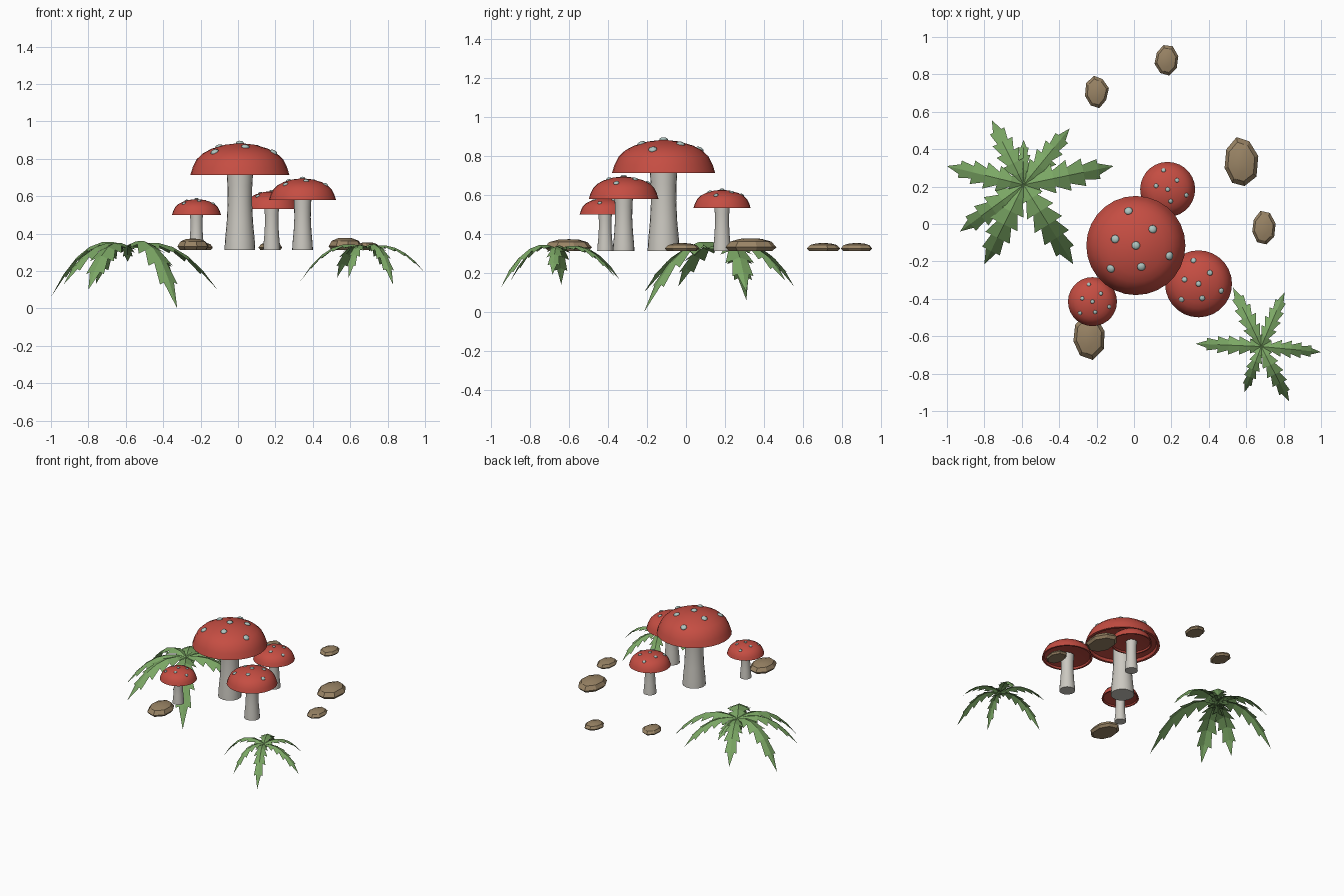
import bpy, bmesh, math, random
from mathutils import Vector, Matrix

random.seed(4)
cube = bpy.data.objects.get("Cube")
if cube:
    bpy.data.objects.remove(cube, do_unlink=True)

GROUND = 0.313


def material(name, color):
    m = bpy.data.materials.new(name)
    m.use_nodes = True
    m.diffuse_color = (*color, 1)
    bsdf = next(n for n in m.node_tree.nodes if n.type == 'BSDF_PRINCIPLED')
    bsdf.inputs["Base Color"].default_value = (*color, 1)
    return m


RED = material("cap red", (0.56, 0.075, 0.055))
PALE = material("stem grey", (0.6, 0.58, 0.53))
SPOT = material("spot pale blue", (0.42, 0.55, 0.52))
STONE = material("stone brown", (0.32, 0.23, 0.13))
GREEN = material("leaf green", (0.2, 0.39, 0.13))


def finish(bm, name, mat, angle=None):
    me = bpy.data.meshes.new(name)
    bm.to_mesh(me)
    bm.free()
    me.materials.append(mat)
    ob = bpy.data.objects.new(name, me)
    bpy.context.scene.collection.objects.link(ob)
    if angle:
        bpy.ops.object.select_all(action='DESELECT')
        ob.select_set(True)
        bpy.context.view_layer.objects.active = ob
        bpy.ops.object.shade_smooth_by_angle(angle=math.radians(angle))
    return ob


def lathe(name, profile, center, sides, mat, angle):
    """Spin a (radius, height) profile around a vertical axis."""
    bm = bmesh.new()
    vs = [bm.verts.new((r, 0, z)) for r, z in profile]
    es = [bm.edges.new(p) for p in zip(vs, vs[1:])]
    bmesh.ops.spin(bm, geom=vs + es, axis=(0, 0, 1), cent=(0, 0, 0),
                   angle=math.tau, steps=sides)
    bmesh.ops.remove_doubles(bm, verts=bm.verts, dist=1e-4)
    bmesh.ops.recalc_face_normals(bm, faces=bm.faces)
    bmesh.ops.translate(bm, verts=bm.verts, vec=center)
    return finish(bm, name, mat, angle)


# Mushrooms: shared shapes, in units of the cap radius
DOME = [(0, .645), (.3, .61), (.57, .53), (.74, .44), (.87, .32), (.95, .16), (1, 0)]
UNDER = [(.93, 0), (.9, .07), (.55, .13), (0, .15)]
STEM = [(0, 0), (.31, 0), (.3, .12), (.265, .35), (.245, .6), (.25, .8), (.27, 1), (0, 1)]
SPOTS = [(0, 0), (-.15, .7), (.34, .33), (.68, -.21), (.11, -.43), (-.51, -.47), (-.42, .13)]


def dome_at(d):
    """Height and outward slope of the dome at distance d from its axis."""
    for (r0, z0), (r1, z1) in zip(DOME, DOME[1:]):
        if d <= r1:
            k = (d - r0) / (r1 - r0)
            return z0 + k * (z1 - z0), (z0 - z1) / (r1 - r0)


def mushroom(name, x, y, r, rim):
    height = rim - GROUND
    lathe(name + "_stem", [(a * r, b * (height + .1 * r)) for a, b in STEM],
          (x, y, GROUND), 20, PALE, 40)
    lathe(name + "_cap", [(a * r, b * r) for a, b in DOME + UNDER],
          (x, y, rim), 28, RED, 40)
    bm = bmesh.new()
    for sx, sy in SPOTS:
        d = math.hypot(sx, sy)
        z, slope = dome_at(d)
        normal = Vector((sx * slope, sy * slope, max(d, .01)))
        tilt = normal.to_track_quat('Z', 'Y').to_matrix().to_4x4()
        place = Matrix.Translation((x + sx * r, y + sy * r, rim + z * r))
        bmesh.ops.create_uvsphere(
            bm, u_segments=10, v_segments=6, radius=.085 * r,
            matrix=place @ tilt @ Matrix.Diagonal((1, 1, .55, 1)))
    finish(bm, name + "_spots", SPOT, 60)


mushroom("large_mushroom", .01, -.115, .265, .713)
mushroom("right_mushroom", .345, -.32, .179, .58)
mushroom("left_mushroom", -.222, -.415, .131, .5)
mushroom("back_mushroom", .18, .185, .147, .532)


# Stones: flattened, faceted lumps with flat undersides
def stone(name, x, y, width, depth, height):
    bm = bmesh.new()
    sides = 8
    jitter = [random.uniform(.9, 1.06) for _ in range(sides)]
    rings = []
    for scale, z in ((.85, 0), (1, .3), (.8, .75), (.42, .97)):
        ring = []
        for i in range(sides):
            a = math.tau * (i + .3) / sides
            k = scale * jitter[i] / 2
            ring.append(bm.verts.new((x + width * k * math.cos(a),
                                      y + depth * k * math.sin(a),
                                      GROUND + z * height)))
        rings.append(ring)
    for low, high in zip(rings, rings[1:]):
        for i in range(sides):
            j = (i + 1) % sides
            bm.faces.new((low[i], low[j], high[j], high[i]))
    bm.faces.new(rings[0][::-1])
    top = bm.verts.new((x, y, GROUND + height))
    for i in range(sides):
        bm.faces.new((rings[-1][i], rings[-1][(i + 1) % sides], top))
    finish(bm, name, STONE, 25)


stone("front_stone", -.242, -.6, .185, .25, .06)
stone("right_stone", .57, .33, .19, .28, .064)
stone("small_right_stone", .692, -.02, .13, .18, .04)
stone("back_left_stone", -.2, .705, .13, .18, .04)
stone("back_right_stone", .173, .877, .125, .165, .04)


# Ferns: folded, saw-toothed leaves arching down from a crown
def leaf(bm, crown, tip, breadth, teeth=6):
    crown, tip = Vector(crown), Vector(tip)
    run = (tip - crown) * Vector((1, 1, 0))
    side = Vector((-run.y, run.x, 0)).normalized()
    drop = crown.z - tip.z
    lift = .7 * drop

    def mid(t):
        p = crown + run * t
        p.z += lift * t - (lift + drop) * t ** 2.25
        return p

    def half_width(t):
        return breadth * run.length * math.sin(math.pi * (.16 + .74 * t))

    def edge(t, sign, share):
        w = half_width(t) * share
        return mid(t) + side * sign * w - Vector((0, 0, .4 * w))

    for i in range(teeth):
        a, b = i / teeth, (i + 1) / teeth
        for sign in (1, -1):
            if i == teeth - 1:
                pts = [mid(a), mid(1), edge(a, sign, .6)]
            else:
                pts = [mid(a), mid(b), edge(b, sign, 1.05), edge(a, sign, .55)]
            if sign < 0:
                pts.reverse()
            bm.faces.new([bm.verts.new(p) for p in pts])


def fern(name, crown, tips, breadth):
    bm = bmesh.new()
    for tip in tips:
        leaf(bm, crown, tip, breadth)
    bmesh.ops.remove_doubles(bm, verts=bm.verts, dist=1e-4)
    finish(bm, name, GREEN)


fern("left_fern", (-.59, .21, .33),
     [(-1, .31, .06), (-.93, -.04, .13), (-.8, -.215, .1), (-.325, -.215, 0),
      (-.11, .31, .1), (-.345, .51, .16), (-.76, .555, .13), (-.59, .45, .25)], .165)
fern("right_fern", (.68, -.655, .325),
     [(.33, -.64, .14), (1, -.685, .19), (.53, -.34, .165), (.805, -.365, .18),
      (.83, -.95, .125), (.59, -.9, .16)], .14)
